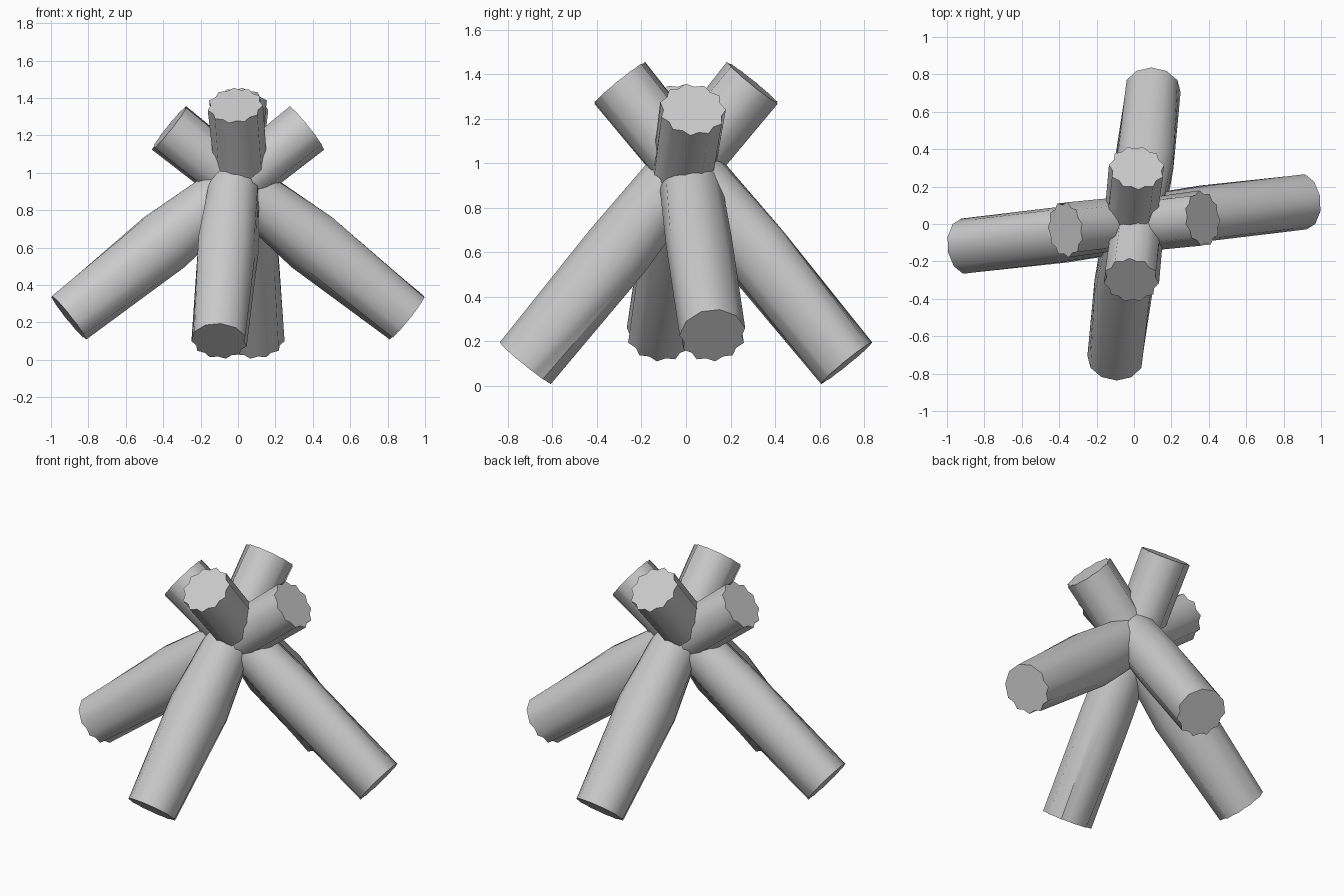
import bpy, bmesh, math
from mathutils import Vector

if "Cube" in bpy.data.objects:
    bpy.data.objects.remove(bpy.data.objects["Cube"])

SIDES = 22
RADIUS = 0.15


def make_log(name, foot, head, bulge_angle):
    """One leaning log: rough-barked ends, slight swelling below the crossing."""
    foot, head = Vector(foot), Vector(head)
    d = (head - foot).normalized()
    u = (Vector((0, 0, 1)) - d * d.z).normalized()
    s = u.cross(d)
    bm = bmesh.new()
    rings = []
    # position along the log, radius scale, swelling
    for t, scale, swell in ((0, 1, 0), (0.4, 1, 0.2), (0.66, 0.94, 0), (1, 1, 0)):
        ring = []
        for i in range(SIDES):
            a = 2 * math.pi * i / SIDES
            r = RADIUS * scale * (1 + swell * math.cos(a - bulge_angle) ** 4)
            # bark notches: underside at the foot, all round at the head
            if i % 2:
                notch = 0.018 if (t > 0.9 or (t == 0 and math.sin(a) < 0.1)) else 0.006
                r -= notch
            p = foot.lerp(head, t) + (s * math.cos(a) + u * math.sin(a)) * r
            ring.append(bm.verts.new(p))
        rings.append(ring)
    for lo, hi in zip(rings, rings[1:]):
        for i in range(SIDES):
            j = (i + 1) % SIDES
            bm.faces.new((lo[i], lo[j], hi[j], hi[i]))
    bm.faces.new(rings[0])
    bm.faces.new(rings[-1])
    bmesh.ops.recalc_face_normals(bm, faces=bm.faces)
    mesh = bpy.data.meshes.new(name)
    bm.to_mesh(mesh)
    bm.free()
    ob = bpy.data.objects.new(name, mesh)
    bpy.context.collection.objects.link(ob)
    bpy.context.view_layer.objects.active = ob
    ob.select_set(True)
    bpy.ops.object.shade_smooth_by_angle(angle=math.radians(50))
    ob.select_set(False)


def half_turn(p):
    return (-p[0], -p[1], p[2])


# Two pairs of logs, each pair mirrored by a half turn about the vertical
pairs = (
    (("front_log", "back_log"), (-0.1, -0.72, 0.1), (0.015, 0.3, 1.36), math.radians(45)),
    (("left_log", "right_log"), (-0.905, -0.12, 0.225), (0.367, 0.03, 1.24), math.radians(65)),
)
for names, foot, head, angle in pairs:
    make_log(names[0], foot, head, angle)
    make_log(names[1], half_turn(foot), half_turn(head), angle)
